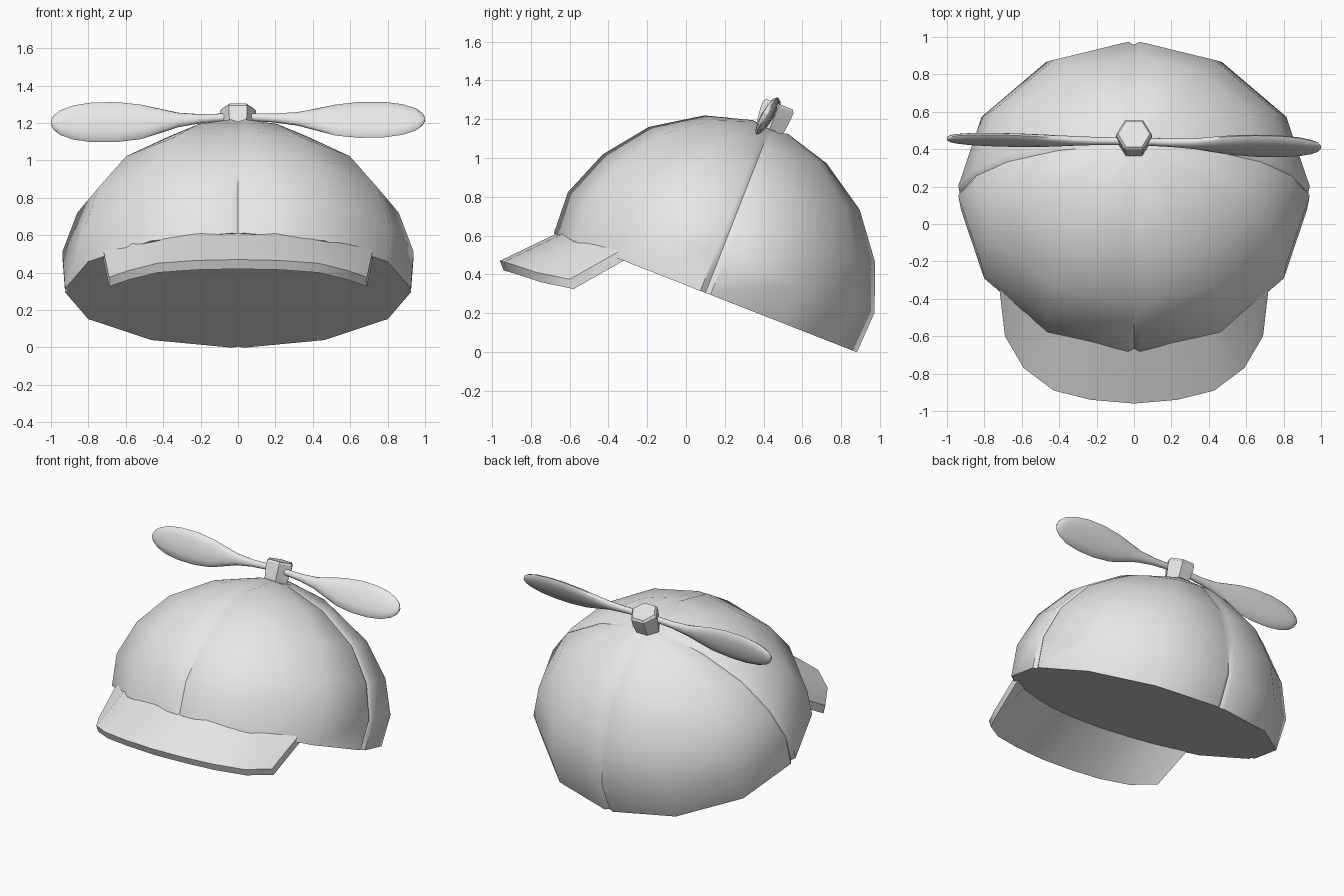
import bpy, bmesh
from math import sin, cos, pi, radians, sqrt
from mathutils import Matrix, Vector

if "Cube" in bpy.data.objects:
    bpy.data.objects.remove(bpy.data.objects["Cube"])

# One plain grey for everything
GREY = (0.8, 0.8, 0.8, 1)
grey = bpy.data.materials.new("light grey")
grey.use_nodes = True
grey.diffuse_color = GREY
grey.node_tree.nodes["Principled BSDF"].inputs["Base Color"].default_value = GREY

# Frame of the tilted cap: origin at the middle of its rim, z along its axis
TILT = Matrix.Translation((0, 0.1, 0.305)) @ Matrix.Rotation(radians(-21.4), 4, 'X')


def loft(name, rings, matrix=Matrix(), angle=40):
    """Skin a list of closed rings, cap both ends and smooth by angle."""
    bm = bmesh.new()
    rows = [[bm.verts.new(p) for p in ring] for ring in rings]
    n = len(rows[0])
    for a, b in zip(rows, rows[1:]):
        for i in range(n):
            j = (i + 1) % n
            bm.faces.new((a[i], a[j], b[j], b[i]))
    bm.faces.new(rows[0][::-1])
    bm.faces.new(rows[-1])
    bmesh.ops.recalc_face_normals(bm, faces=bm.faces)
    mesh = bpy.data.meshes.new(name)
    bm.to_mesh(mesh)
    bm.free()
    mesh.transform(matrix)
    mesh.materials.append(grey)
    obj = bpy.data.objects.new(name, mesh)
    bpy.context.collection.objects.link(obj)
    bpy.ops.object.select_all(action='DESELECT')
    obj.select_set(True)
    bpy.context.view_layer.objects.active = obj
    bpy.ops.object.shade_smooth_by_angle(angle=radians(angle))
    return obj


# Cap dome: four panels with a sunken seam between each pair
# (height at front/back, height at sides, radius front/back, radius at sides)
PROFILE = [(0, 0, 0.84, 0.925), (0.225, 0.21, 0.85, 0.94), (0.47, 0.435, 0.755, 0.86),
           (0.69, 0.645, 0.585, 0.69), (0.85, 0.81, 0.34, 0.42), (0.92, 0.9, 0.1, 0.12)]


def dome_ring(h_y, h_x, r_y, r_x):
    ring = []
    gap = 0.028 / r_y
    for quarter in range(4):
        for a in (0, gap, pi / 6, pi / 3, pi / 2 - gap):
            t = quarter * pi / 2 + a
            p = Vector((r_x * sin(t), -r_y * cos(t), h_y + (h_x - h_y) * sin(t) ** 2))
            if a == 0:
                core = Vector((0, 0, 0.25 if h_y else 0))
                p = core + (p - core) * 0.98
            ring.append(p)
    return ring


loft("cap_dome", [dome_ring(*row) for row in PROFILE], TILT, 50)

# Brim: arched plate from the rim outwards (outer x, y, z and rim x)
BRIM = [(0, -0.96, 0.47, 0), (0.23, -0.94, 0.465, 0.2), (0.43, -0.89, 0.45, 0.4),
        (0.59, -0.77, 0.41, 0.57), (0.69, -0.6, 0.375, 0.715)]


def brim_section(x, y, z, rim_x, side):
    outer = Vector((side * x, y, z))
    rim_y = -0.83 * sqrt(1 - (rim_x / 0.92) ** 2)
    rim = TILT @ Vector((side * rim_x, rim_y, 0))
    inner = rim + (rim - outer) * 0.35
    drop = Vector((0, 0.02, -0.05))
    return [outer, inner, inner + drop, outer + drop]


loft("brim", [brim_section(*row, -1) for row in BRIM[:0:-1]]
     + [brim_section(*row, 1) for row in BRIM], angle=35)

# Hexagonal hub on top of the cap
loft("propeller_hub", [[(r * cos(i * pi / 3), r * sin(i * pi / 3), h) for i in range(6)]
                       for r, h in ((0.08, 0.87), (0.097, 0.99), (0.097, 1.03), (0.085, 1.045))],
     TILT, 30)

# Propeller blades: oval sections (distance out, half width, half thickness)
BLADE = [(0.04, 0.02, 0.02), (0.2, 0.025, 0.022), (0.32, 0.04, 0.025), (0.42, 0.068, 0.027),
         (0.52, 0.095, 0.028), (0.65, 0.11, 0.028), (0.78, 0.109, 0.027), (0.88, 0.094, 0.025),
         (0.95, 0.068, 0.021), (0.985, 0.04, 0.016), (1.0, 0.012, 0.008)]
PITCH = radians(8)


def blade_section(x, width, thick):
    ring = []
    lift = 0.965 + 0.025 * max(0, 1 - x / 0.5)
    for i in range(12):
        c, t = width * cos(i * pi / 6), thick * sin(i * pi / 6)
        ring.append((x, c * sin(PITCH) + t * cos(PITCH) - 0.025 * x,
                     lift + c * cos(PITCH) - t * sin(PITCH)))
    return ring


for name, turn in (("left_blade", 0), ("right_blade", pi)):
    spin = Matrix.Translation((0, -0.02, 0)) @ Matrix.Rotation(turn, 4, 'Z')
    loft(name, [blade_section(*row) for row in BLADE], TILT @ spin, 60)
